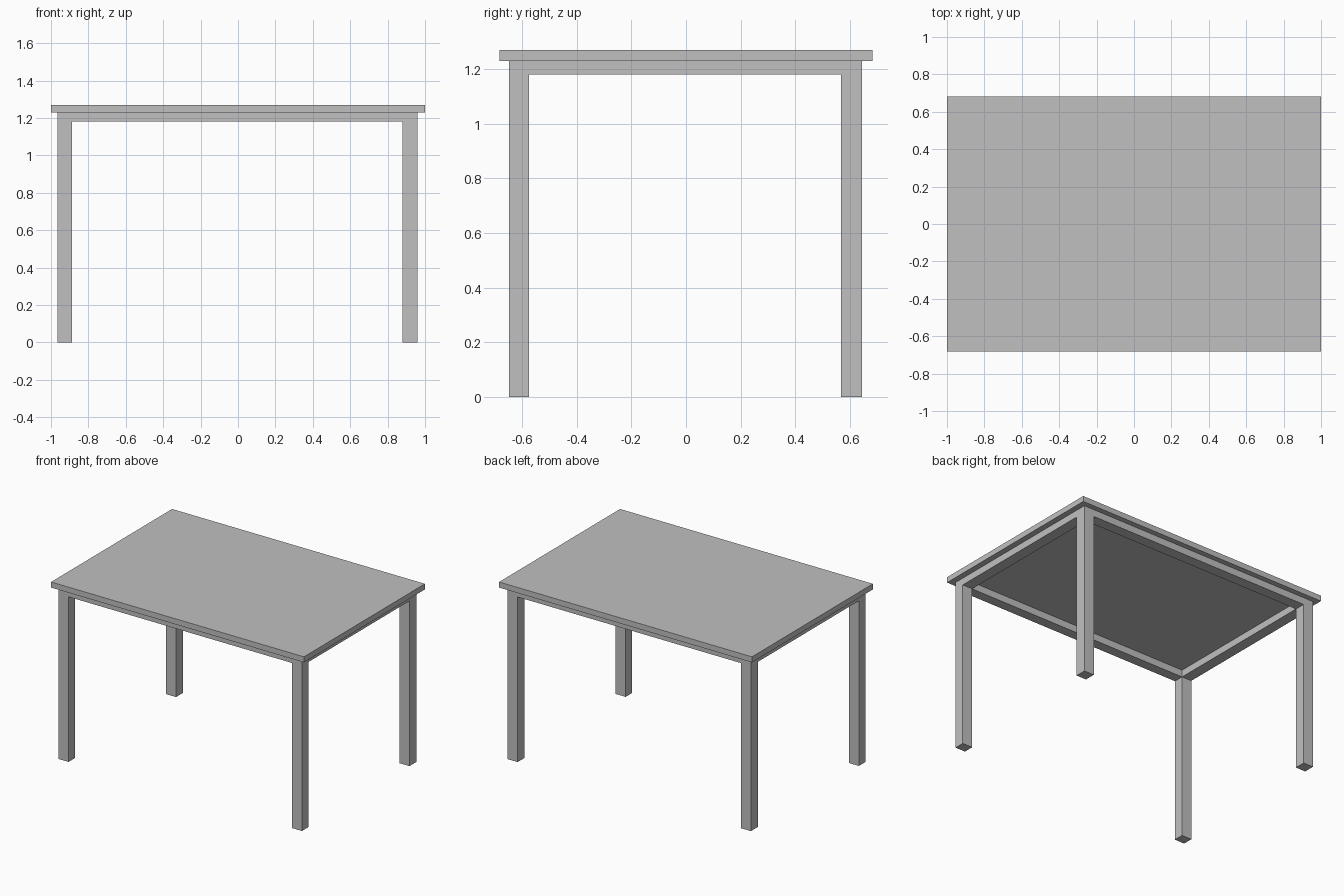
import bpy

default = bpy.data.objects.get("Cube")
if default:
    bpy.data.objects.remove(default, do_unlink=True)

grey = bpy.data.materials.new("plain_grey")
grey.use_nodes = True
colour = (0.53, 0.53, 0.53, 1)
grey.diffuse_color = colour
grey.node_tree.nodes["Principled BSDF"].inputs["Base Color"].default_value = colour


def box(name, x, y, z):
    """Add a box spanning the (low, high) range on each axis."""
    spans = (x, y, z)
    bpy.ops.mesh.primitive_cube_add(size=1, location=[(a + b) / 2 for a, b in spans])
    obj = bpy.context.object
    obj.name = name
    obj.scale = [b - a for a, b in spans]
    bpy.ops.object.transform_apply(location=False, rotation=False, scale=True)
    obj.data.materials.append(grey)
    return obj


# Heights of the frame and the slab
RAIL_Z, SLAB_Z, TOP_Z = 1.18, 1.23, 1.27

# Leg bands along each axis
sides_x = {"right": (-0.965, -0.887), "left": (0.88, 0.959)}
sides_y = {"front": (-0.647, -0.575), "back": (0.567, 0.645)}

# Table top
box("table_top", (-1, 1), (-0.683, 0.683), (SLAB_Z, TOP_Z))

# Legs
for y_name, y in sides_y.items():
    for x_name, x in sides_x.items():
        box(f"{y_name}_{x_name}_leg", x, y, (0, SLAB_Z))

# Rails between the legs, as wide as the legs
inner_x = (sides_x["right"][1], sides_x["left"][0])
inner_y = (sides_y["front"][1], sides_y["back"][0])
for name, y in sides_y.items():
    box(f"{name}_rail", inner_x, y, (RAIL_Z, SLAB_Z))
for name, x in sides_x.items():
    box(f"{name}_rail", x, inner_y, (RAIL_Z, SLAB_Z))
